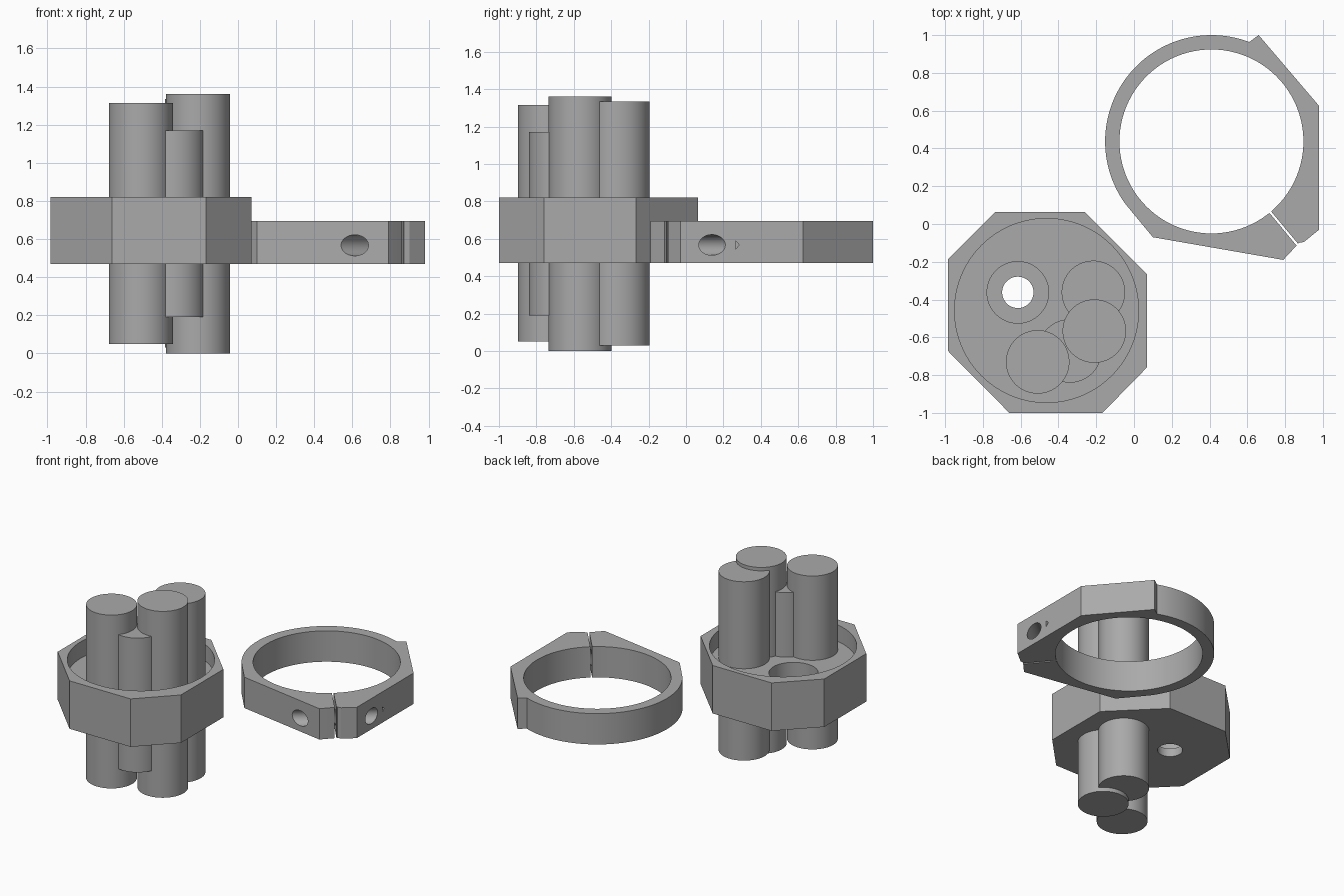
import bpy, bmesh, math
from mathutils import Vector

if "Cube" in bpy.data.objects:
    bpy.data.objects.remove(bpy.data.objects["Cube"])

grey = bpy.data.materials.new("plain grey")
grey.diffuse_color = (0.4, 0.4, 0.4, 1)
grey.use_nodes = True
grey.node_tree.nodes["Principled BSDF"].inputs["Base Color"].default_value = grey.diffuse_color


def finish(obj):
    bpy.ops.object.select_all(action='DESELECT')
    obj.select_set(True)
    bpy.context.view_layer.objects.active = obj
    bpy.ops.object.shade_smooth_by_angle(angle=math.radians(20))


def prism(name, outline, z0, z1):
    """Extrude a flat outline from z0 to z1."""
    bm = bmesh.new()
    base = bm.faces.new([bm.verts.new((x, y, z0)) for x, y in outline])
    top = bmesh.ops.extrude_face_region(bm, geom=[base])["geom"]
    bmesh.ops.translate(bm, vec=(0, 0, z1 - z0),
                        verts=[v for v in top if isinstance(v, bmesh.types.BMVert)])
    bmesh.ops.recalc_face_normals(bm, faces=bm.faces)
    mesh = bpy.data.meshes.new(name)
    bm.to_mesh(mesh)
    bm.free()
    mesh.materials.append(grey)
    obj = bpy.data.objects.new(name, mesh)
    bpy.context.collection.objects.link(obj)
    return obj


def arc(cx, cy, r, a0=0, a1=360, n=96):
    full = a1 - a0 == 360
    return [(cx + r * math.cos(math.radians(a0 + (a1 - a0) * i / n)),
             cy + r * math.sin(math.radians(a0 + (a1 - a0) * i / n)))
            for i in range(n if full else n + 1)]


def cylinder(name, x, y, r, z0, z1):
    return prism(name, arc(x, y, r), z0, z1)


def cut(obj, cutter):
    """Subtract a cutter and discard it."""
    mod = obj.modifiers.new("cut", 'BOOLEAN')
    mod.operation, mod.solver, mod.object = 'DIFFERENCE', 'EXACT', cutter
    bpy.context.view_layer.update()
    bpy.context.view_layer.objects.active = obj
    bpy.ops.object.modifier_apply(modifier=mod.name)
    bpy.data.objects.remove(cutter)


# Octagonal holder with a shallow round pocket and one stepped hole
holder = prism("octagonal_holder", [
    (-0.735, 0.063), (-0.26, 0.063), (0.07, -0.268), (0.07, -0.758),
    (-0.167, -1.0), (-0.66, -1.0), (-0.985, -0.672), (-0.985, -0.187)], 0.47, 0.82)
cut(holder, cylinder("pocket", -0.463, -0.458, 0.487, 0.70, 1.0))
cut(holder, cylinder("counterbore", -0.615, -0.362, 0.163, 0.53, 0.9))
cut(holder, cylinder("through_hole", -0.615, -0.362, 0.083, 0.3, 0.9))
finish(holder)

# Rods standing through the holder
for name, x, y, r, z0, z1 in [
        ("back_rod", -0.215, -0.362, 0.168, 0.03, 1.335),
        ("right_rod", -0.21, -0.567, 0.168, 0.0, 1.36),
        ("front_rod", -0.51, -0.73, 0.168, 0.05, 1.315),
        ("short_rod", -0.34, -0.672, 0.168, 0.19, 1.17)]:
    finish(cylinder(name, x, y, r, z0, z1))

# Split clamp ring with thickened ears
CX, CY = 0.41, 0.437
outline = arc(CX, CY, 0.563, 69.2, 216.2, 60) + [
    (0.10, -0.07), (0.79, -0.19), (0.86, -0.115), (0.872, -0.10), (0.90, -0.095),
    (0.98, -0.03), (0.98, 0.625), (0.66, 1.0)]
clamp = prism("clamp_ring", outline, 0.47, 0.695)
cut(clamp, cylinder("bore", CX, CY, 0.487, 0.3, 0.9))

# Radial slit between the ears
d = Vector((0.455, -0.547)).normalized()
s = Vector((-d.y, d.x)) * 0.006
c = Vector((CX, CY))
cut(clamp, prism("slit", [c + d * 0.4 - s, c + d * 0.9 - s,
                          c + d * 0.9 + s, c + d * 0.4 + s], 0.3, 0.9))

# Bolt hole running across the slit
bolt = cylinder("bolt_hole", 0, 0, 0.055, -0.6, 0.6)
bolt.rotation_mode = 'QUATERNION'
bolt.rotation_quaternion = Vector((0.368, 0.299, 0)).to_track_quat('Z', 'Y')
bolt.location = (0.796, -0.01, 0.567)
cut(clamp, bolt)

# Tiny triangular notch beside the bolt hole
notch = prism("notch", [(0.0, 0.022), (-0.0, -0.022), (0.02, 0.0)], -0.02, 0.1)
notch.rotation_euler = (math.pi / 2, 0, math.pi / 2)
notch.location = (0.96, 0.265, 0.567)
cut(clamp, notch)
finish(clamp)
